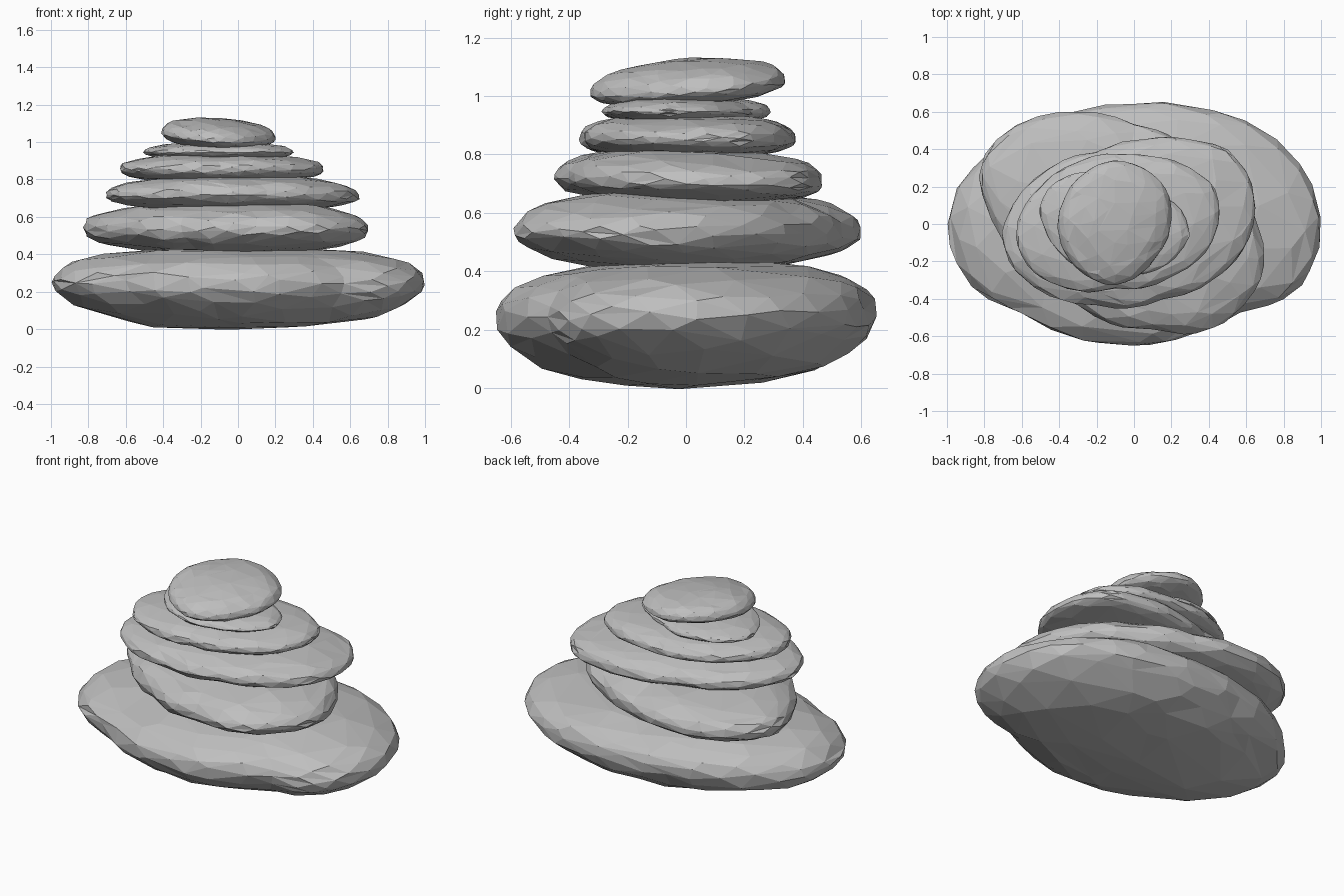
import bpy, bmesh
from math import atan2, tau
from mathutils import Vector, noise

old = bpy.data.objects.get("Cube")
if old:
    bpy.data.objects.remove(old, do_unlink=True)

# One plain stone colour
stone_grey = bpy.data.materials.new("stone_grey")
stone_grey.use_nodes = True
stone_grey.diffuse_color = (0.52, 0.52, 0.52, 1)
stone_grey.node_tree.nodes["Principled BSDF"].inputs["Base Color"].default_value = (0.52, 0.52, 0.52, 1)


def make_reach(outline, centre):
    """Return a function giving the outline radius at any angle round the centre."""
    polar = sorted((atan2(y - centre.y, x - centre.x), (Vector((x, y)) - centre).length)
                   for x, y in outline)
    polar = [(polar[-1][0] - tau, polar[-1][1])] + polar + [(polar[0][0] + tau, polar[0][1])]

    def reach(angle):
        for (a, ra), (b, rb) in zip(polar, polar[1:]):
            if a <= angle <= b:
                t = (angle - a) / max(b - a, 1e-6)
                return ra + (rb - ra) * t
        return polar[0][1]
    return reach


def add_stone(name, outline, bottom, rim, top, tilt=(0, 0), fullness=2.2, under=2, lumps=0.12):
    """Pebble: a sphere pulled out to a plan outline, flattened, tilted and faceted."""
    xs, ys = zip(*outline)
    centre = Vector(((min(xs) + max(xs)) / 2, (min(ys) + max(ys)) / 2))
    reach = make_reach(outline, centre)
    bm = bmesh.new()
    bmesh.ops.create_icosphere(bm, subdivisions=4, radius=1)
    for v in bm.verts:
        d = v.co.normalized()
        flat = Vector((d.x, d.y))
        rho = flat.length
        power = fullness if d.z > 0 else under
        grow = (rho ** power + abs(d.z) ** power) ** (-1 / power)
        p = flat * grow * reach(atan2(d.y, d.x))
        height = top - rim if d.z > 0 else rim - bottom
        # Broad swells plus a finer chipped unevenness
        seed = Vector((rim * 40, 0, 0))
        lump = noise.noise(d * 2 + seed) * lumps + noise.noise(d * 5 + seed) * lumps * 0.6
        z = rim + height * (d.z * grow + lump * (0.3 + 0.7 * rho))
        z += p.x * tilt[0] + p.y * tilt[1]
        v.co = (centre.x + p.x, centre.y + p.y, z)
    mesh = bpy.data.meshes.new(name)
    bm.to_mesh(mesh)
    bm.free()
    mesh.materials.append(stone_grey)
    stone = bpy.data.objects.new(name, mesh)
    bpy.context.collection.objects.link(stone)
    # Uneven chipped facets, left flat shaded
    chips = stone.modifiers.new("chips", "DECIMATE")
    chips.ratio = 0.28


# Stones from the ground up
add_stone("base_stone", [
    (1, 0), (.96, .19), (.85, .37), (.6, .55), (.33, .62), (0, .64), (-.3, .6), (-.6, .5),
    (-.82, .34), (-.95, .19), (-1, -.03), (-.95, -.22), (-.82, -.38), (-.6, -.47), (-.38, -.59),
    (-.1, -.64), (.3, -.59), (.57, -.46), (.75, -.43), (.9, -.33), (.98, -.17)],
    0, .25, .44, tilt=(0, .02), fullness=2.4, under=2, lumps=.1)

add_stone("second_stone", [
    (.66, 0), (.7, -.15), (.68, -.3), (.6, -.42), (.45, -.55), (.3, -.59), (.1, -.56),
    (-.3, -.43), (-.6, -.2), (-.78, .07), (-.83, .25), (-.8, .37), (-.68, .5), (-.5, .58),
    (-.3, .6), (0, .53), (.3, .4), (.55, .2)],
    .4, .54, .68, fullness=2.3, under=2.3)

add_stone("third_stone", [
    (.65, .05), (.62, .25), (.5, .4), (.3, .45), (.05, .45), (-.2, .38), (-.45, .3),
    (-.65, .1), (-.71, -.05), (-.66, -.22), (-.5, -.36), (-.2, -.43), (.15, -.4),
    (.42, -.3), (.58, -.15)],
    .63, .71, .82, tilt=(0, -.02), fullness=2.4, under=2.3)

add_stone("fourth_stone", [
    (.46, .05), (.43, .2), (.3, .3), (.1, .36), (-.05, .37), (-.3, .33), (-.5, .2),
    (-.62, .03), (-.63, -.1), (-.55, -.25), (-.4, -.33), (-.1, -.34), (.2, -.28), (.4, -.13)],
    .785, .855, .94, fullness=2.4, under=2.4)

add_stone("fifth_stone", [
    (.3, -.06), (.25, .08), (.15, .15), (0, .22), (-.25, .28), (-.45, .2), (-.51, .08),
    (-.48, -.02), (-.4, -.15), (-.25, -.25), (0, -.27), (.2, -.2)],
    .9, .945, 1)

add_stone("top_stone", [
    (.2, .02), (.18, .17), (.05, .3), (-.1, .34), (-.27, .27), (-.38, .12), (-.41, 0),
    (-.36, -.17), (-.25, -.28), (-.12, -.33), (.02, -.28), (.12, -.17)],
    .965, 1.03, 1.125, tilt=(-.06, .07), fullness=2.3)
